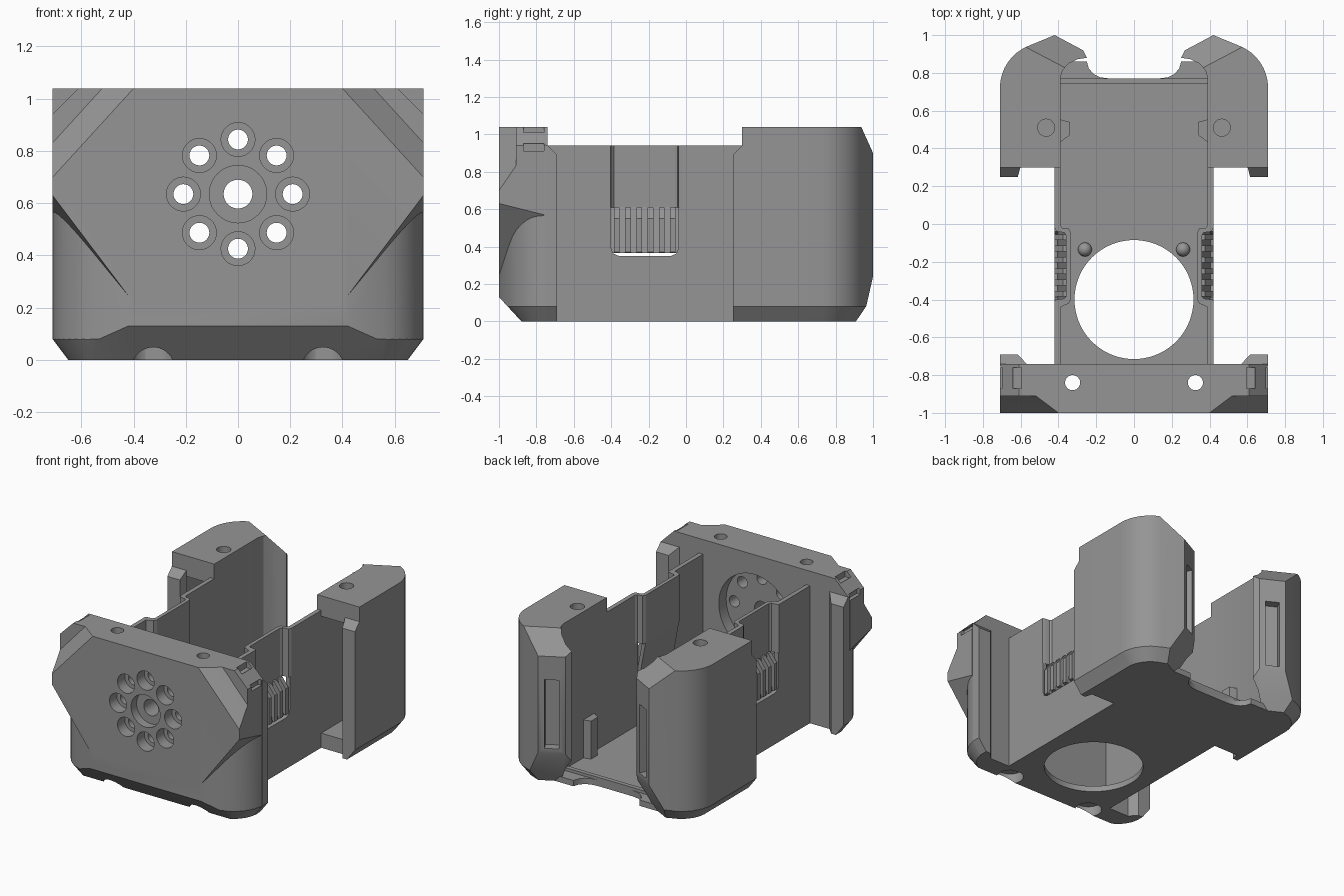
import bpy, bmesh, math
from mathutils import Vector

if "Cube" in bpy.data.objects:
    bpy.data.objects.remove(bpy.data.objects["Cube"])

grey = bpy.data.materials.new("mid grey")
grey.diffuse_color = (0.30, 0.30, 0.30, 1)
grey.use_nodes = True
grey.node_tree.nodes["Principled BSDF"].inputs["Base Color"].default_value = grey.diffuse_color


def finish(name, bm):
    bmesh.ops.recalc_face_normals(bm, faces=bm.faces[:])
    me = bpy.data.meshes.new(name)
    bm.to_mesh(me)
    bm.free()
    me.materials.append(grey)
    ob = bpy.data.objects.new(name, me)
    bpy.context.collection.objects.link(ob)
    return ob


def prism(name, pts, lo, hi, axis='z'):
    """Extrude a 2D outline along z (x,y), y (x,z) or x (y,z)."""
    place = {'z': lambda a, b, c: (a, b, c), 'y': lambda a, b, c: (a, c, b),
             'x': lambda a, b, c: (c, a, b)}[axis]
    bm = bmesh.new()
    rings = [[bm.verts.new(place(a, b, c)) for a, b in pts] for c in (lo, hi)]
    bm.faces.new(rings[0])
    bm.faces.new(rings[1])
    n = len(pts)
    for i in range(n):
        j = (i + 1) % n
        bm.faces.new((rings[0][i], rings[0][j], rings[1][j], rings[1][i]))
    return finish(name, bm)


def box(name, x0, x1, y0, y1, z0, z1):
    return prism(name, [(x0, y0), (x1, y0), (x1, y1), (x0, y1)], z0, z1)


def rod(name, a, b, r, lo, hi, axis='z', n=40):
    ring = [(a + r * math.cos(2 * math.pi * i / n), b + r * math.sin(2 * math.pi * i / n)) for i in range(n)]
    return prism(name, ring, lo, hi, axis)


def hull(name, pts):
    bm = bmesh.new()
    for p in pts:
        bm.verts.new(p)
    bmesh.ops.convex_hull(bm, input=bm.verts[:])
    return finish(name, bm)


def boolean(ob, tools, op='DIFFERENCE'):
    for t in tools:
        m = ob.modifiers.new("bool", 'BOOLEAN')
        m.operation, m.object, m.solver = op, t, 'EXACT'
        bpy.context.view_layer.objects.active = ob
        bpy.ops.object.modifier_apply(modifier=m.name)
        bpy.data.objects.remove(t)


def chop(ob, co, no):
    """Remove everything on the outer side of a plane and cap the cut."""
    bm = bmesh.new()
    bm.from_mesh(ob.data)
    bmesh.ops.bisect_plane(bm, geom=bm.verts[:] + bm.edges[:] + bm.faces[:], dist=1e-5, plane_co=co,
                           plane_no=Vector(no).normalized(), clear_outer=True)
    bmesh.ops.holes_fill(bm, edges=[e for e in bm.edges if e.is_boundary])
    bmesh.ops.recalc_face_normals(bm, faces=bm.faces[:])
    bm.to_mesh(ob.data)
    bm.free()


def mirrored(ob):
    bm = bmesh.new()
    bm.from_mesh(ob.data)
    for v in bm.verts:
        v.co.x *= -1
    base = ob.name
    ob.name = base + "_right"
    return finish(base + "_left", bm)


CX, CY, R = 0.47, 0.72, 0.24          # rounded outer corner shared by all blocks
ANGLES = [math.radians(68 * i / 8) for i in range(9)]
ARC = [(CX + R * math.cos(a), CY + R * math.sin(a)) for a in ANGLES]


def chamfer_bottom(ob, sx, sy):
    for a in ANGLES:
        c, s = math.cos(a), math.sin(a)
        chop(ob, (sx * (CX + R * c), sy * (CY + R * s), 0.08), (sx * c * 0.08, sy * s * 0.08, -0.06))


# Front block with rounded lower corners
half = [(0.71, -0.74)] + [(x, -y) for x, y in ARC[1:]] + [(0.42, -1.0)]
front = prism("front_block", half + [(-x, y) for x, y in reversed(half)], 0, 1.04)
for s in (1, -1):
    chamfer_bottom(front, s, -1)
chop(front, (0, -1, 0.13), (0, -0.13, -0.12))
for s in (1, -1):
    # flared upper corner, then its faceted cut
    flare = hull("flare", [(s * x, y, z) for y, d in ((-1.0, 0.0), (-0.76, -0.06)) for x, z in
                           ((0.40, 0.22 + d), (0.71, 0.63 + d), (0.71, 1.04), (0.30, 1.04), (0.30, 0.22 + d))])
    boolean(front, [flare], 'UNION')
    facet = hull("facet", [(s * x, y, z) for y, x0, z0 in ((-1.05, 0.023, 0.287), (-0.91, 0.21, 0.49))
                           for x, z in ((x0, 1.38), (1.02, z0), (1.02, 1.38))])
    boolean(front, [facet])
    chop(front, (s * 0.61, -0.8, 1.04), (s, 0, 1))
# Screw holes and latch slots
for s in (1, -1):
    xs = sorted((s * 0.595, s * 0.64))
    xo = sorted((s * 0.685, s * 0.75))
    boolean(front, [rod("screw", s * 0.325, -0.84, 0.04, -0.1, 1.2),
                    rod("screw_seat", s * 0.325, -0.84, 0.085, -0.1, 0.07),
                    box("slot", *xs, -0.87, -0.76, 1.0, 1.2),
                    box("slot", *xo, -0.87, -0.76, 0.91, 0.95)])
# Ring of stepped holes around the centre hole, with a round pocket behind
boolean(front, [rod("pocket", 0, 0.635, 0.27, -0.82, -0.6, 'y', 64),
                rod("centre", 0, 0.635, 0.055, -1.2, -0.5, 'y'),
                rod("centre_seat", 0, 0.635, 0.11, -1.2, -0.94, 'y')])
for i in range(8):
    a = i * math.pi / 4
    x, z = 0.209 * math.cos(a), 0.635 + 0.209 * math.sin(a)
    boolean(front, [rod("hole", x, z, 0.038, -1.2, -0.5, 'y', 28),
                    rod("hole_seat", x, z, 0.065, -1.2, -0.92, 'y', 28)])

# Rear column: hollow, open to the front, curled in at the back
inner = [(0.25, 0.88), (0.30, 0.872), (0.345, 0.85), (0.378, 0.815), (0.39, 0.77), (0.39, 0.30)]
column = prism("rear_column", [(0.71, 0.30)] + ARC + [(0.42, 1.0), (0.27, 0.92)] + inner, 0, 1.04)
chamfer_bottom(column, 1, 1)
PEAK = (-0.465, 0.885)
chop(column, (0.42, 1.0, 0.90), (PEAK[0], PEAK[1], 0.91))
chop(column, (0.42, 1.0, 0.24), (PEAK[0], PEAK[1], -0.46))
d, n = Vector((0.882, 0.471)), Vector((-0.471, 0.882))
mid = Vector((0.345, 0.96))
slot = [tuple(mid + d * u + n * v) for u, v in ((-0.045, -0.06), (0.045, -0.06), (0.045, 0.1), (-0.045, 0.1))]
boolean(column, [prism("cavity", [(0.42, 0.2), (0.61, 0.2), (0.61, 0.78), (0.54, 0.86), (0.46, 0.86), (0.42, 0.80)],
                       0.10, 0.90),
                 rod("screw", 0.465, 0.51, 0.045, 0.85, 1.2),
                 prism("slot", slot, 0.27, 0.74)])
columns = [column, mirrored(column)]

# Side rails where covers slide against the blocks
for name, y0, y1 in (("front_rail", -0.75, -0.69), ("rear_rail", 0.305, 0.25)):
    x0 = 0.56 if y0 < 0 else 0.60
    rail = prism(name, [(x0, y0), (0.615, y1), (0.71, y1), (0.71, y0)], 0, 0.94)
    sy = 1 if y1 > y0 else -1
    chop(rail, (0.7, y1, 0.89), (0, sy, 1))
    chop(rail, (0.71, y0, 0.08), (0.08, 0, -0.06))
    mirrored(rail)

# Floor with round opening
edge = [(0.42, -0.76), (0.42, 0.80), (0.39, 0.86), (0.25, 0.86), (0.24, 0.825), (0.215, 0.795),
        (0.18, 0.777), (0.13, 0.77)]
floor = prism("floor", edge + [(-x, y) for x, y in reversed(edge)], 0, 0.04)
boolean(floor, [rod("opening", 0, -0.4, 0.315, -0.1, 0.2, n=72)])
box("floor_lip", -0.39, 0.39, 0.74, 0.77, 0.03, 0.06)

# Lower side wall with grille window
wall = box("lower_wall", 0.39, 0.42, -0.76, 0.32, 0, 0.61)
boolean(wall, [prism("window", [(-0.40, 0.7), (-0.40, 0.39), (-0.388, 0.362), (-0.36, 0.35), (-0.08, 0.35),
                                (-0.052, 0.362), (-0.04, 0.39), (-0.04, 0.7)], 0.3, 0.5, 'x')])
mirrored(wall)
# Upper side wall with a finger recess
mirrored(prism("upper_wall", [
    (0.42, -0.76), (0.42, -0.405), (0.41, -0.40), (0.37, -0.395), (0.36, -0.385), (0.36, -0.06), (0.37, -0.045),
    (0.41, -0.04), (0.42, -0.02), (0.42, 0.32), (0.39, 0.32), (0.39, -0.005), (0.38, -0.02), (0.345, -0.025),
    (0.335, -0.045), (0.335, -0.40), (0.345, -0.42), (0.39, -0.44), (0.39, -0.76)], 0.61, 0.94))
# Sloping grille panel and ribs
mirrored(prism("grille_panel", [(0.335, 0.612), (0.36, 0.612), (0.405, 0.365), (0.38, 0.365)], -0.40, -0.04, 'y'))
for i in range(6):
    y = -0.385 + i * 0.06
    mirrored(prism("grille_rib", [(0.355, 0.61), (0.375, 0.61), (0.42, 0.55), (0.42, 0.37), (0.39, 0.365)],
                   y, y + 0.03, 'y'))

# Inner stops and locating pegs on the floor
mirrored(prism("inner_stop", [(0.395, 0.43), (0.34, 0.47), (0.34, 0.54), (0.395, 0.555)], 0.03, 0.30))
bm = bmesh.new()
bmesh.ops.create_uvsphere(bm, u_segments=20, v_segments=12, radius=0.037)
for v in bm.verts:
    v.co += Vector((0.26, -0.135, 0.045))
mirrored(finish("locating_peg", bm))

# Smooth the curved faces, keep edges crisp
bpy.ops.object.select_all(action='DESELECT')
for ob in bpy.context.scene.objects:
    ob.select_set(True)
bpy.context.view_layer.objects.active = floor
bpy.ops.object.shade_smooth_by_angle(angle=math.radians(25))
